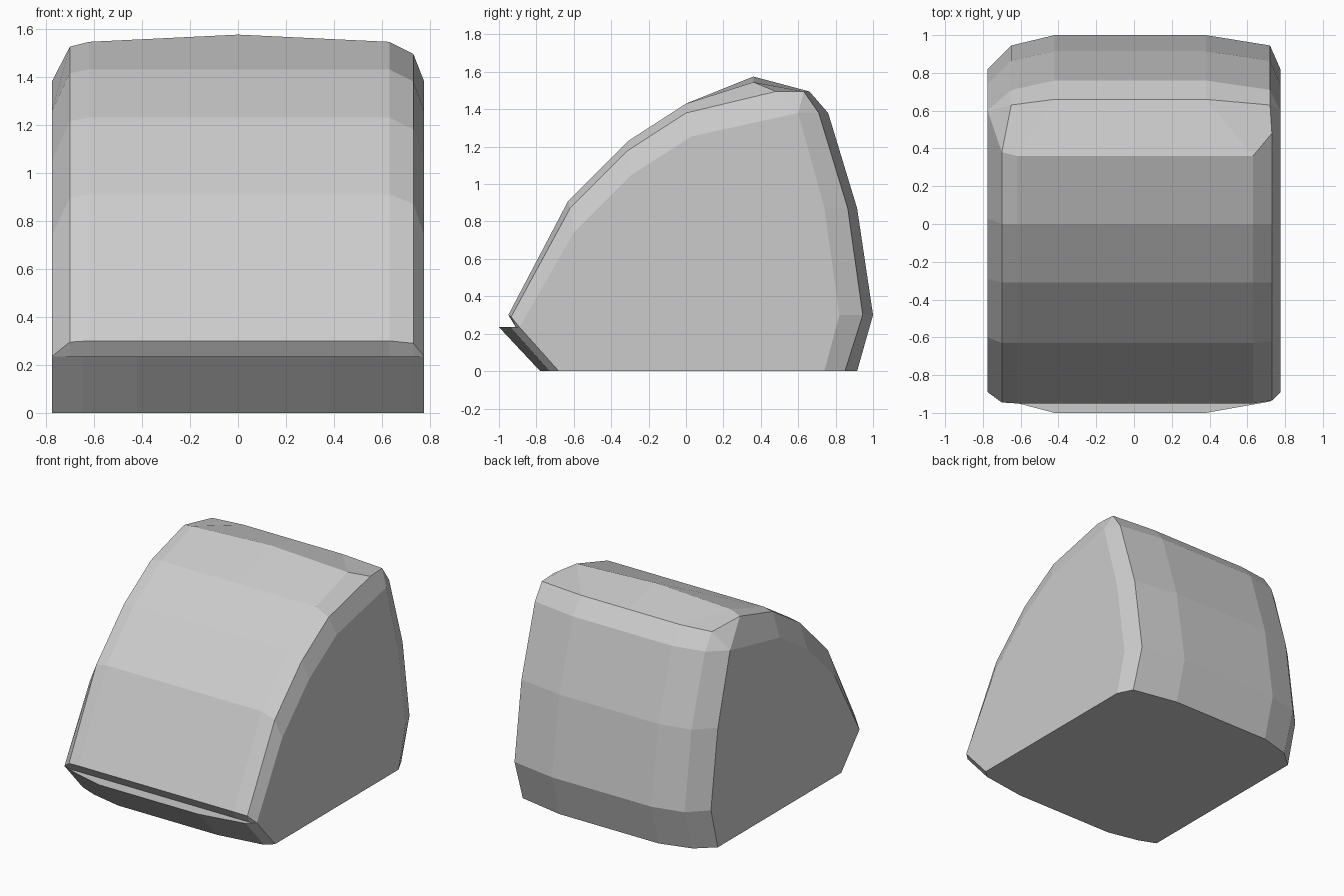
import bpy
import bmesh

if "Cube" in bpy.data.objects:
    bpy.data.objects.remove(bpy.data.objects["Cube"])

grey = bpy.data.materials.new("plain grey")
grey.diffuse_color = (0.6, 0.6, 0.6, 1)
grey.use_nodes = True
grey.node_tree.nodes["Principled BSDF"].inputs["Base Color"].default_value = grey.diffuse_color

# Side profiles (y, z), from the bottom front, up over the top, to the bottom back
MIDDLE = [(-0.78, 0), (-1.0, 0.235), (-0.91, 0.235), (-0.95, 0.30), (-0.63, 0.91),
          (-0.31, 1.23), (0.0, 1.43), (0.36, 1.545), (0.66, 1.495), (0.76, 1.38),
          (0.915, 0.87), (1.0, 0.30), (0.915, 0)]
SHOULDER = [(-0.73, 0), (-0.94, 0.235), (-0.91, 0.235), (-0.935, 0.29), (-0.62, 0.87),
            (-0.31, 1.18), (0.0, 1.38), (0.48, 1.495), (0.63, 1.495), (0.71, 1.38),
            (0.865, 0.87), (0.945, 0.30), (0.85, 0)]
SIDE = [(-0.68, 0), (-0.89, 0.235), (-0.89, 0.235), (-0.89, 0.235), (-0.60, 0.74),
        (-0.29, 1.05), (0.03, 1.255), (0.60, 1.38), (0.60, 1.38), (0.60, 1.38),
        (0.74, 0.87), (0.82, 0.30), (0.74, 0)]


def tweak(profile, changes):
    out = list(profile)
    for i, p in changes.items():
        out[i] = p
    return out


LEFT_SHOULDER = tweak(SHOULDER, {3: (-0.945, 0.295), 4: (-0.63, 0.895), 5: (-0.31, 1.215),
                                 6: (0.0, 1.415), 7: (0.38, 1.525)})
RIDGE = tweak(MIDDLE, {7: (0.36, 1.575)})

# Stations across the width: x on the front shell, x on the lip and back, profile
stations = [(-0.775, -0.775, SIDE), (-0.70, -0.65, LEFT_SHOULDER), (-0.62, -0.42, MIDDLE),
            (0.0, 0.0, RIDGE),
            (0.63, 0.38, MIDDLE), (0.73, 0.72, SHOULDER), (0.775, 0.775, SIDE)]

# Loft the faceted body
bm = bmesh.new()
rings = []
for front_x, back_x, profile in stations:
    rings.append([bm.verts.new((front_x if 2 <= i <= 7 else back_x, y, z))
                  for i, (y, z) in enumerate(profile)])
n = len(MIDDLE)
for a, b in zip(rings, rings[1:]):
    for i in range(n):
        j = (i + 1) % n
        bm.faces.new((a[i], a[j], b[j], b[i]))
# Flat side caps
bm.faces.new(rings[0])
bm.faces.new(rings[-1][::-1])
bmesh.ops.remove_doubles(bm, verts=bm.verts, dist=0.0005)
bmesh.ops.recalc_face_normals(bm, faces=bm.faces)

mesh = bpy.data.meshes.new("faceted_body")
bm.to_mesh(mesh)
bm.free()
mesh.materials.append(grey)
body = bpy.data.objects.new("faceted_body", mesh)
bpy.context.collection.objects.link(body)
